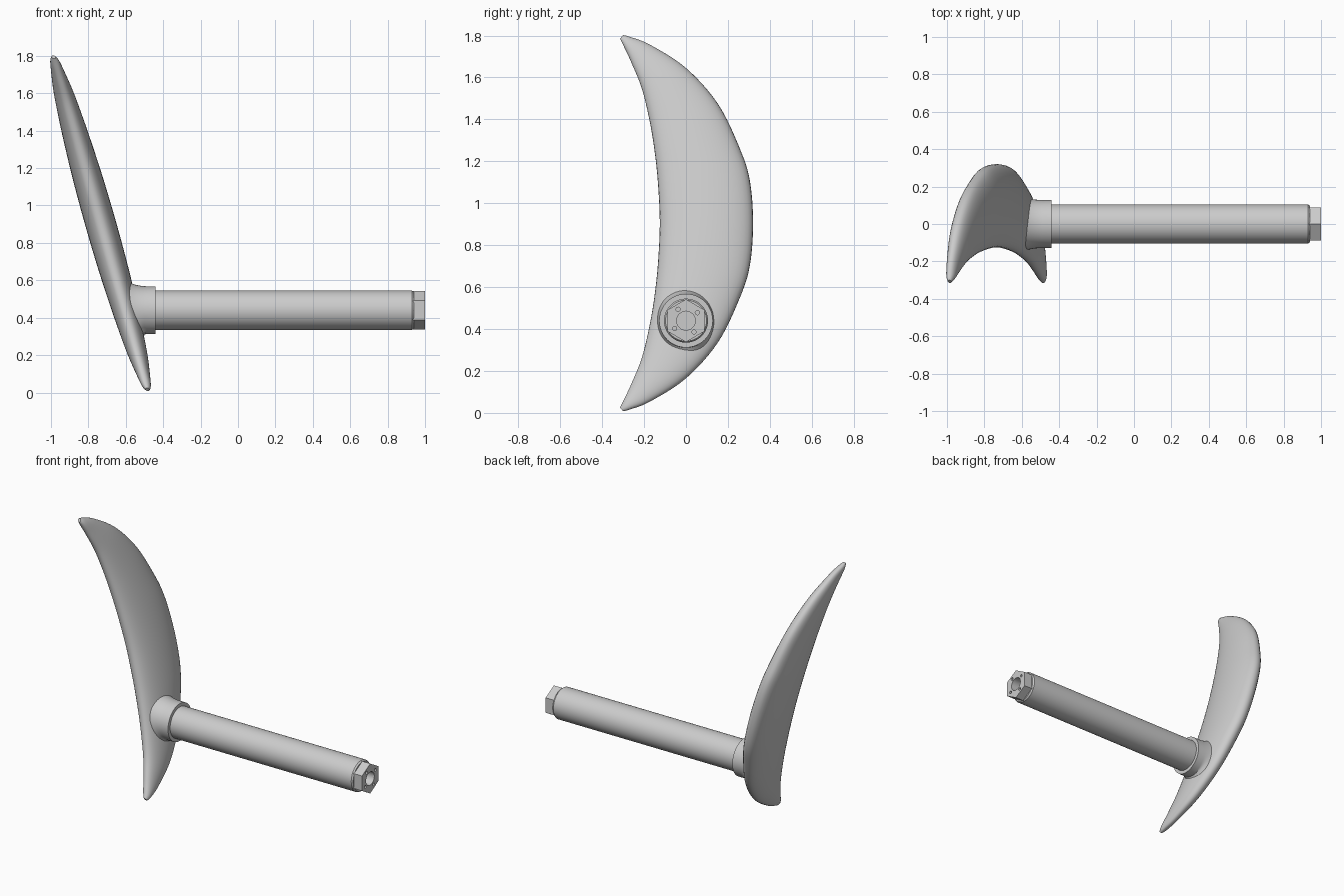
import bpy, bmesh, math
from mathutils import Vector

cube = bpy.data.objects.get("Cube")
if cube:
    bpy.data.objects.remove(cube)

grey = bpy.data.materials.new("plain grey")
grey.use_nodes = True
COLOUR = (0.6, 0.6, 0.6, 1)
grey.diffuse_color = COLOUR
grey.node_tree.nodes["Principled BSDF"].inputs["Base Color"].default_value = COLOUR

AXIS_Z = 0.44   # height of the shaft axis
MID_Z = 0.905   # middle of the crescent
LEAN = 0.282    # sideways lean of the crescent per unit of height


def loft(name, rings, smooth=True):
    """Skin a list of closed rings and cap both ends."""
    bm = bmesh.new()
    loops = [[bm.verts.new(p) for p in ring] for ring in rings]
    n = len(loops[0])
    for a, b in zip(loops, loops[1:]):
        for i in range(n):
            j = (i + 1) % n
            bm.faces.new((a[i], a[j], b[j], b[i]))
    bm.faces.new(loops[0][::-1])
    bm.faces.new(loops[-1])
    bmesh.ops.recalc_face_normals(bm, faces=bm.faces)
    mesh = bpy.data.meshes.new(name)
    bm.to_mesh(mesh)
    bm.free()
    if smooth:
        mesh.polygons.foreach_set("use_smooth", [True] * len(mesh.polygons))
        mesh.set_sharp_from_angle(angle=math.radians(32))
    mesh.materials.append(grey)
    obj = bpy.data.objects.new(name, mesh)
    bpy.context.collection.objects.link(obj)
    return obj


def ring_x(x, r, n=48, lean=0.0, ry=None, cy=0.0, cz=AXIS_Z):
    """Ring around the x direction, optionally leaning with the crescent."""
    pts = []
    for i in range(n):
        a = math.tau * i / n
        dz = r * math.cos(a)
        pts.append((x - lean * dz, cy + (ry or r) * math.sin(a), cz + dz))
    return pts


def spline(p0, p1, p2, p3, t):
    return [0.5 * (2 * b + (c - a) * t + (2 * a - 5 * b + 4 * c - d) * t * t
                   + (3 * b - a - 3 * c + d) * t ** 3)
            for a, b, c, d in zip(p0, p1, p2, p3)]


# Crescent blade: inner edge (y, z), outer edge (y, z), half thickness
half = [
    (-0.125, 0, 0.32, 0, 0.085),
    (-0.133, 0.18, 0.305, 0.2, 0.083),
    (-0.148, 0.33, 0.258, 0.353, 0.078),
    (-0.172, 0.48, 0.153, 0.568, 0.068),
    (-0.21, 0.64, 0, 0.74, 0.054),
    (-0.258, 0.76, -0.17, 0.85, 0.036),
    (-0.295, 0.84, -0.265, 0.888, 0.024),
    (-0.315, 0.88, -0.3, 0.897, 0.01),
]
rows = [(a, -b, c, -d, h) for a, b, c, d, h in half[:0:-1]] + half
padded = [rows[0]] + rows + [rows[-1]]
stations = [spline(*padded[i:i + 4], k / 6)
            for i in range(len(rows) - 1) for k in range(6)] + [rows[-1]]


def blade_ring(row, n=40):
    iy, iz, oy, oz, h = row
    pts = []
    for i in range(n):
        a = math.tau * i / n
        u = 0.5 + 0.5 * math.cos(a)
        side = math.copysign(abs(math.sin(a)) ** 0.9, math.sin(a))
        y, z = iy + (oy - iy) * u, iz + (oz - iz) * u
        pts.append((-0.735 - LEAN * z + h * side, y, MID_Z + z))
    return pts


loft("crescent_blade", [blade_ring(s) for s in stations])

# Collar, flaring into the leaning blade
loft("collar", [
    ring_x(-0.59, 0.185, lean=LEAN, ry=0.14),
    ring_x(-0.565, 0.165, lean=LEAN, ry=0.137),
    ring_x(-0.545, 0.148, lean=LEAN * 0.9, ry=0.133),
    ring_x(-0.525, 0.136, lean=LEAN * 0.6, ry=0.13),
    ring_x(-0.505, 0.129, lean=LEAN * 0.2),
    ring_x(-0.49, 0.128),
    ring_x(-0.44, 0.128),
])

# Round shaft with a small chamfer at its free end
loft("shaft", [ring_x(-0.58, 0.105), ring_x(0.93, 0.105), ring_x(0.94, 0.098)])

# Hexagonal end with a bore and four pin holes
hex_end = loft("hex_end", [ring_x(0.9, 0.102, 6), ring_x(1.0, 0.102, 6)], smooth=False)


def drill(name, r, cy, cz, depth):
    cutter = loft(name, [ring_x(1.0 - depth, r, 24, cy=cy, cz=cz),
                         ring_x(1.05, r, 24, cy=cy, cz=cz)])
    cutter.hide_render = True
    cutter.hide_viewport = True
    cutter.display_type = 'WIRE'
    mod = hex_end.modifiers.new(name, 'BOOLEAN')
    mod.operation = 'DIFFERENCE'
    mod.solver = 'EXACT'
    mod.object = cutter


drill("bore_cutter", 0.045, 0, AXIS_Z, 0.06)
for i in range(4):
    a = math.radians(35 + 90 * i)
    drill("pin_hole_cutter", 0.01, 0.066 * math.cos(a), AXIS_Z + 0.066 * math.sin(a), 0.04)
